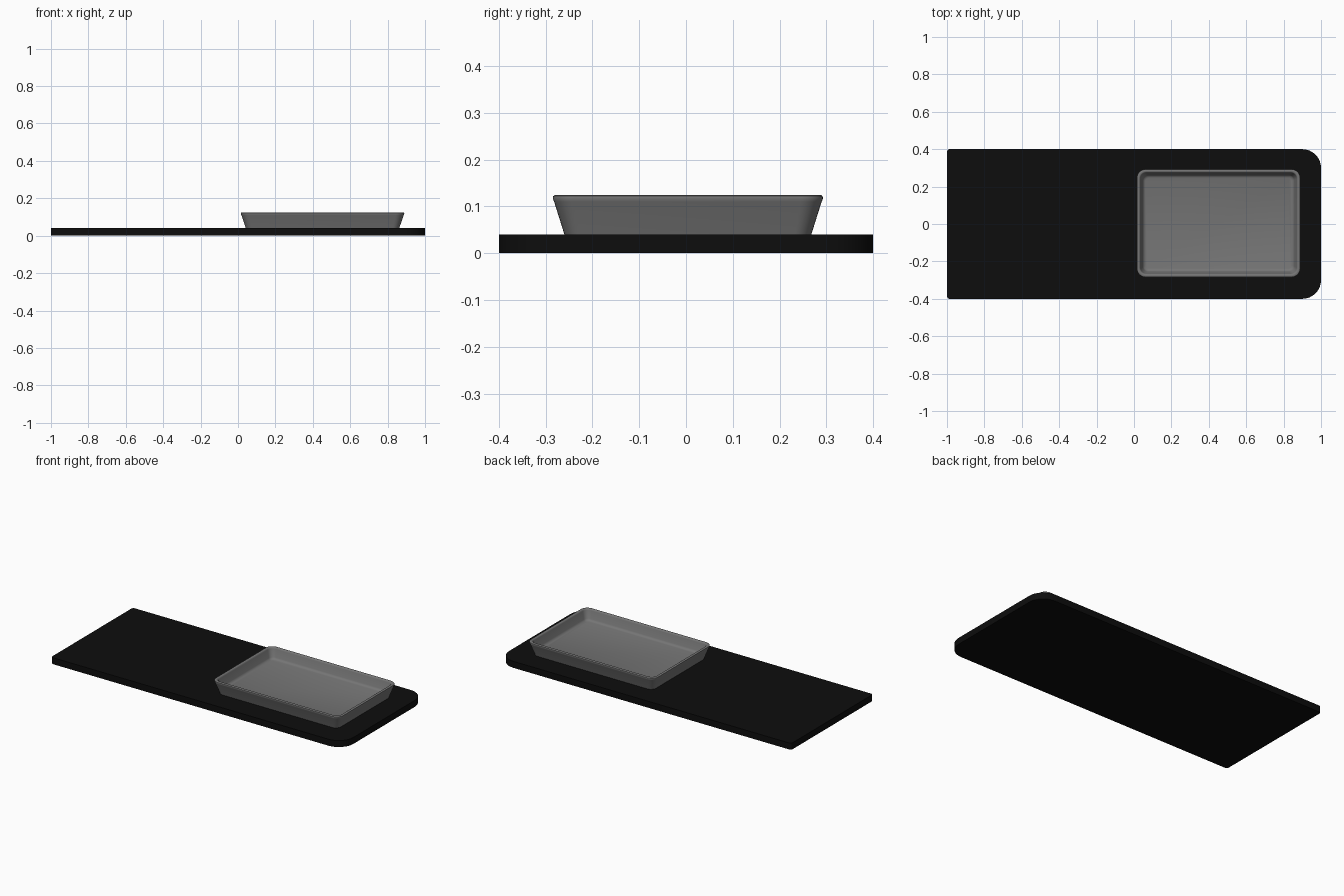
import bpy, bmesh, math

if "Cube" in bpy.data.objects:
    bpy.data.objects.remove(bpy.data.objects["Cube"])


def material(name, v):
    m = bpy.data.materials.new(name)
    m.diffuse_color = (v, v, v, 1)
    m.use_nodes = True
    m.node_tree.nodes["Principled BSDF"].inputs["Base Color"].default_value = m.diffuse_color
    return m


def outline(hx, hy, radii, seg=8):
    """Rounded rectangle points, counter-clockwise from the +x +y corner."""
    pts = []
    corners = [(1, 1), (-1, 1), (-1, -1), (1, -1)]
    for i, ((sx, sy), r) in enumerate(zip(corners, radii)):
        cx, cy = sx * (hx - r), sy * (hy - r)
        for k in range(seg + 1):
            a = math.pi / 2 * (i + k / seg)
            pts.append((cx + r * math.cos(a), cy + r * math.sin(a)))
    return pts


def loft(name, rings, mat, centre=(0, 0), angle=35):
    """Skin a stack of rounded rectangles (hx, hy, radii, z) and cap both ends."""
    bm = bmesh.new()
    loops = [[bm.verts.new((x, y, z)) for x, y in outline(hx, hy, radii)]
             for hx, hy, radii, z in rings]
    n = len(loops[0])
    for a, b in zip(loops, loops[1:]):
        for i in range(n):
            j = (i + 1) % n
            bm.faces.new((a[i], a[j], b[j], b[i]))
    bm.faces.new(loops[0][::-1])
    bm.faces.new(loops[-1])
    bmesh.ops.recalc_face_normals(bm, faces=bm.faces)
    me = bpy.data.meshes.new(name)
    bm.to_mesh(me)
    bm.free()
    me.materials.append(mat)
    ob = bpy.data.objects.new(name, me)
    ob.location = (centre[0], centre[1], 0)
    bpy.context.collection.objects.link(ob)
    bpy.ops.object.select_all(action='DESELECT')
    ob.select_set(True)
    bpy.context.view_layer.objects.active = ob
    bpy.ops.object.shade_smooth_by_angle(angle=math.radians(angle))
    return ob


black = material("black board", 0.004)
grey = material("grey tray", 0.18)

# Flat board: large rounding on the right end, tiny on the left
board_radii = (0.1, 0.015, 0.015, 0.1)
loft("board", [(1, 0.4, board_radii, 0), (1, 0.4, board_radii, 0.04)], black)

# Shallow tray: flared outside, rounded rim, inner wall and filleted floor
profile = [  # half x, half y, corner radius, z
    (0.410, 0.264, 0.035, 0.040),
    (0.434, 0.286, 0.045, 0.110),
    (0.437, 0.289, 0.047, 0.117),
    (0.436, 0.288, 0.046, 0.122),
    (0.432, 0.284, 0.043, 0.125),
    (0.424, 0.276, 0.038, 0.125),
    (0.420, 0.272, 0.035, 0.122),
    (0.418, 0.270, 0.033, 0.117),
    (0.405, 0.258, 0.028, 0.072),
    (0.400, 0.253, 0.025, 0.064),
    (0.390, 0.243, 0.018, 0.060),
]
loft("tray", [(x, y, (r,) * 4, z) for x, y, r, z in profile], grey, (0.452, 0.004), 40)
